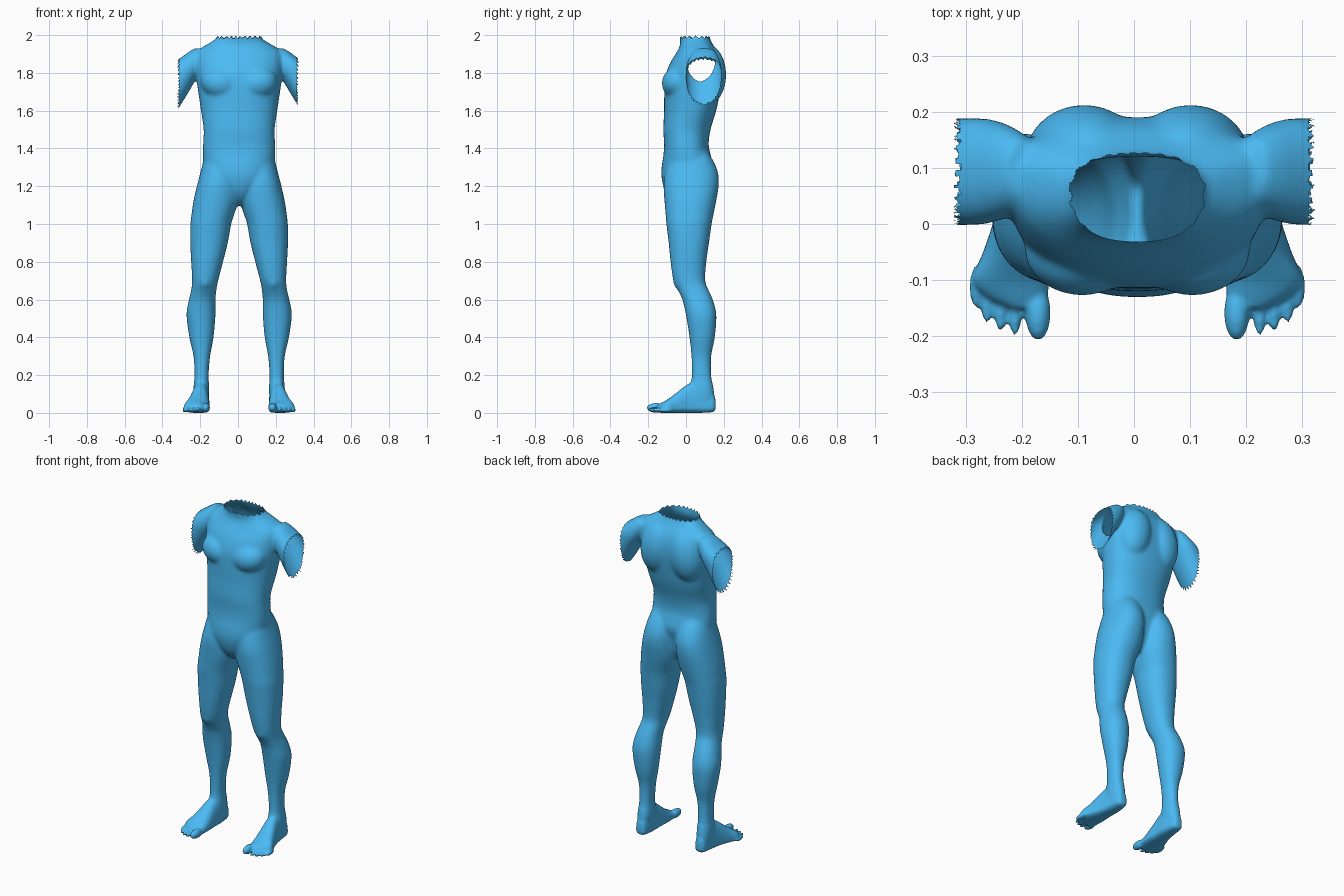
import bpy, bmesh, math
from mathutils import Matrix, Vector

if "Cube" in bpy.data.objects:
    bpy.data.objects.remove(bpy.data.objects["Cube"])

VOXEL = 0.0055
SIDES = 48
bm = bmesh.new()


def dense(rows, steps=6):
    """Catmull-Rom interpolation of profile rows."""
    out = []
    for i in range(len(rows) - 1):
        p = [rows[max(i - 1, 0)], rows[i], rows[i + 1], rows[min(i + 2, len(rows) - 1)]]
        for s in range(steps):
            t = s / steps
            out.append([0.5 * (2 * b + (c - a) * t + (2 * a - 5 * b + 4 * c - d) * t * t
                               + (3 * b - a - 3 * c + d) * t ** 3) for a, b, c, d in zip(*p)])
    return out + [list(rows[-1])]


def loft(rows, matrix=Matrix(), n=2.2):
    """Closed loft; row = height, x0, x1, front, back, y of widest point."""
    rings = []
    for z, x0, x1, yf, yb, yc in dense(rows):
        ring = []
        for k in range(SIDES):
            a = 2 * math.pi * k / SIDES
            c, s = math.cos(a), math.sin(a)
            x = (x0 + x1) / 2 + (x1 - x0) / 2 * math.copysign(abs(c) ** (2 / n), c)
            y = yc + (yb - yc if s > 0 else yf - yc) * abs(s) ** (2 / n)
            ring.append(bm.verts.new(matrix @ Vector((x, y, z))))
        rings.append(ring)
    for a, b in zip(rings, rings[1:]):
        for k in range(SIDES):
            j = (k + 1) % SIDES
            bm.faces.new((a[k], a[j], b[j], b[k]))
    bm.faces.new(rings[0][::-1])
    bm.faces.new(rings[-1])


def ball(centre, radii, matrix=Matrix(), tilt=0):
    m = matrix @ Matrix.Translation(centre) @ Matrix.Rotation(tilt, 4, 'Y') @ Matrix.Diagonal((*radii, 1))
    bmesh.ops.create_uvsphere(bm, u_segments=32, v_segments=20, radius=1, matrix=m)


# torso and neck: z, half width, front, back, widest y
torso = [(1.10, .025, -.05, .07, 0), (1.13, .05, -.085, .09, 0), (1.18, .10, -.114, .11, 0),
         (1.25, .165, -.13, .125, .01), (1.31, .187, -.128, .14, .02), (1.36, .192, -.12, .132, .01),
         (1.42, .191, -.116, .12, 0), (1.50, .188, -.12, .13, 0), (1.60, .202, -.116, .16, .03),
         (1.70, .217, -.115, .18, .05), (1.78, .228, -.11, .19, .06), (1.85, .238, -.085, .187, .08),
         (1.90, .235, -.055, .172, .09), (1.93, .205, -.038, .155, .09), (1.96, .155, -.03, .137, .08),
         (1.99, .118, -.034, .125, .06), (2.06, .112, -.036, .12, .05)]
loft([(z, -w, w, f, b, c) for z, w, f, b, c in torso], n=2.3)

# leg: z, inner x, outer x, front, back
leg = [(1.40, .03, .16, -.06, .10), (1.34, .01, .187, -.09, .142), (1.27, .004, .206, -.11, .17),
       (1.20, .002, .224, -.119, .173), (1.12, .005, .242, -.114, .16), (1.05, .026, .252, -.108, .146),
       (1.00, .042, .258, -.104, .136), (.90, .06, .259, -.092, .122), (.80, .085, .254, -.082, .108),
       (.70, .111, .249, -.067, .102), (.65, .12, .254, -.044, .12), (.60, .125, .266, -.02, .142),
       (.52, .125, .279, -.001, .161), (.40, .135, .264, .018, .153), (.30, .153, .242, .028, .134),
       (.20, .161, .237, .03, .134), (.12, .158, .242, .02, .147), (.06, .165, .238, .02, .15),
       (.02, .175, .225, .03, .14)]

# foot, lofted from heel to ball: y, inner x, outer x, bottom, top, widest z
foot = [(.157, .185, .215, .02, .065, .035), (.14, .168, .232, .004, .11, .03), (.07, .158, .242, 0, .17, .03),
        (.01, .158, .255, 0, .152, .03), (-.05, .156, .275, 0, .106, .025), (-.10, .157, .294, 0, .07, .022),
        (-.13, .16, .272, 0, .053, .022), (-.15, .165, .232, .003, .042, .02)]
swap = Matrix(((1, 0, 0, 0), (0, 0, 1, 0), (0, 1, 0, 0), (0, 0, 0, 1)))

# toes: x, y of tip, radius, half length
toes = [(.177, -.208, .0225, .05), (.218, -.2, .012, .045), (.244, -.193, .0115, .045),
        (.268, -.177, .0115, .042), (.287, -.15, .012, .038)]

# upper arm along its own axis: height, inner, outer, front, back
arm = [(-.30, -.065, .07, .02, .175), (-.20, -.076, .078, .004, .184), (-.10, -.081, .078, -.002, .188),
       (0, -.083, .065, -.002, .189), (.036, -.083, .053, .002, .187), (.075, -.08, .034, .012, .178),
       (.104, -.075, .021, .025, .168), (.139, -.06, .0, .045, .15)]
arm_frame = Matrix.Translation((.297, 0, 1.812)) @ Matrix.Rotation(-.51, 4, 'Y')

for side in (1, -1):
    m = Matrix.Diagonal((side, 1, 1, 1))
    loft([(*r, (r[3] + r[4]) / 2) for r in leg], m)
    loft(foot, m @ swap, 2.4)
    for x, tip, r, length in toes:
        ball((x, tip + length, .004 + r), (r, length, r * 1.15), m)
    loft([(*r, (r[3] + r[4]) / 2) for r in arm], m @ arm_frame, 2.2)
    # chest muscle, shoulder blade, kneecap
    ball((.098, -.045, 1.745), (.105, .083, .085), m, -.25)
    ball((.095, .115, 1.79), (.105, .098, .16), m, -.15)
    ball((.182, -.02, .70), (.035, .05, .055), m)

bmesh.ops.recalc_face_normals(bm, faces=bm.faces)
mesh = bpy.data.meshes.new("body_parts")
bm.to_mesh(mesh)
bm.free()
body = bpy.data.objects.new("body", mesh)
bpy.context.collection.objects.link(body)

# fuse the parts into one skin
remesh = body.modifiers.new("fuse", 'REMESH')
remesh.mode = 'VOXEL'
remesh.voxel_size = VOXEL
skin = bpy.data.meshes.new_from_object(body.evaluated_get(bpy.context.evaluated_depsgraph_get()))
body.modifiers.clear()
body.data = skin
bpy.data.meshes.remove(mesh)

# blend the joints: strong on the body, light on the feet
bm = bmesh.new()
bm.from_mesh(skin)


def soften(verts, times):
    for _ in range(times):
        bmesh.ops.smooth_vert(bm, verts=verts, factor=.5, use_axis_x=True, use_axis_y=True, use_axis_z=True)


soften(bm.verts[:], 3)
soften([v for v in bm.verts if v.co.z > .16], 20)
low = min(v.co.z for v in bm.verts)
bmesh.ops.translate(bm, verts=bm.verts, vec=(.006, 0, -low))


def tooth(u, v, count):
    """Saw-tooth height around an opening."""
    return abs((math.atan2(v, u) / (2 * math.pi) * count) % 1 - .5) * 2


# ragged open cuts at the neck and both arms
cut = [v for v in bm.verts
       if v.co.z > 1.986 + .014 * tooth(v.co.x, v.co.y - .05, 22)
       or abs(v.co.x) > .311 + .014 * tooth(v.co.y - .09, v.co.z - 1.74, 36)]
bmesh.ops.delete(bm, geom=cut, context='VERTS')
for f in bm.faces:
    f.smooth = True
bm.to_mesh(skin)
bm.free()

blue = bpy.data.materials.new("blue_skin")
blue.diffuse_color = (.07, .49, .9, 1)
blue.use_nodes = True
blue.node_tree.nodes["Principled BSDF"].inputs["Base Color"].default_value = blue.diffuse_color
skin.materials.clear()
skin.materials.append(blue)
